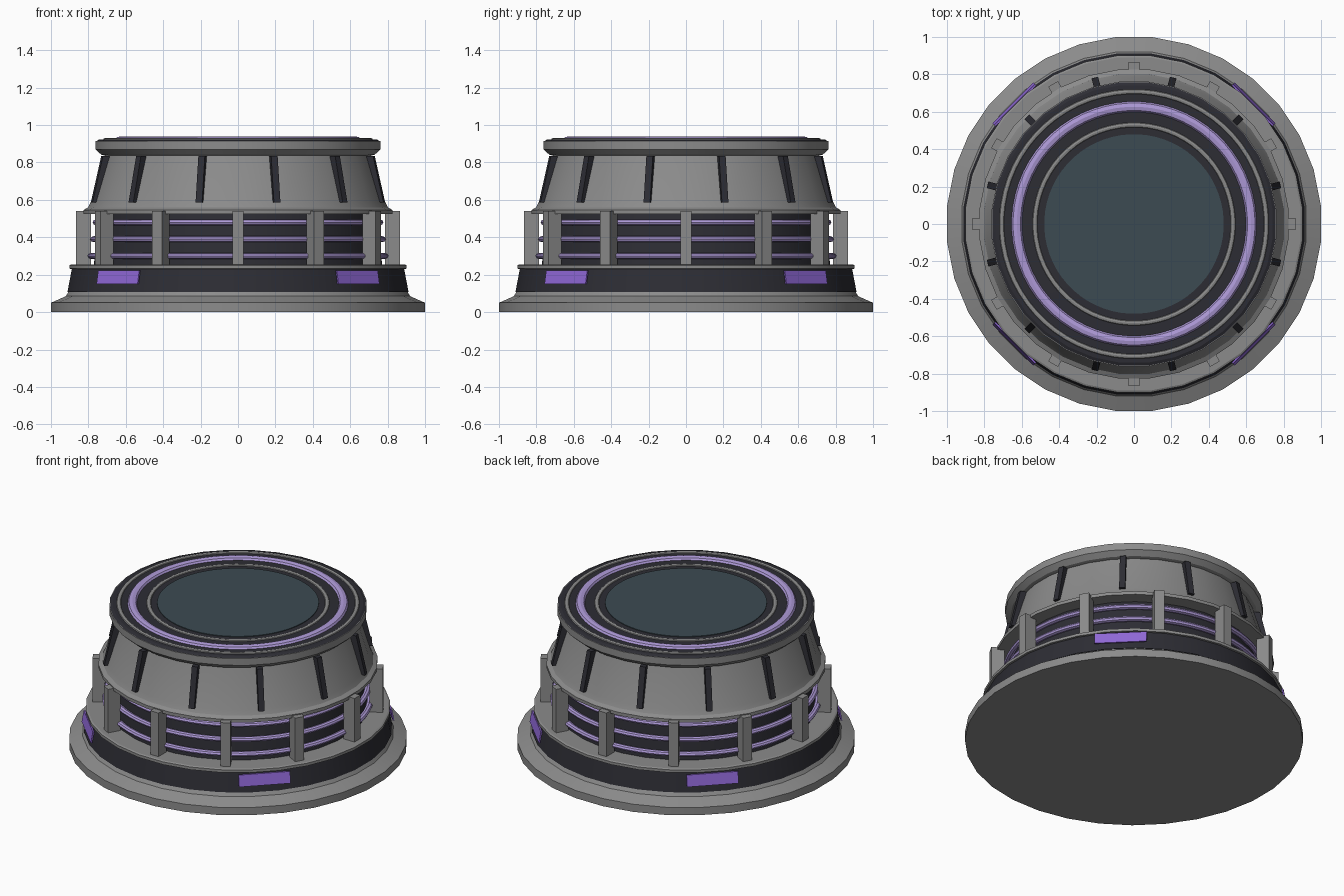
import bpy
import math
from mathutils import Matrix, Vector

cube = bpy.data.objects.get("Cube")
if cube:
    bpy.data.objects.remove(cube, do_unlink=True)

SEGMENTS = 32


def make_material(name, r, g, b):
    mat = bpy.data.materials.new(name)
    mat.use_nodes = True
    mat.diffuse_color = (r, g, b, 1)
    mat.node_tree.nodes["Principled BSDF"].inputs["Base Color"].default_value = (r, g, b, 1)
    return mat


grey = make_material("grey metal", 0.26, 0.26, 0.26)
dark = make_material("dark panel", 0.026, 0.026, 0.034)
lilac = make_material("lilac light", 0.42, 0.32, 0.68)
purple = make_material("purple lamp", 0.28, 0.14, 0.68)
glass = make_material("dark teal glass", 0.045, 0.07, 0.085)


def add_object(name, verts, faces, mat, smooth=True):
    mesh = bpy.data.meshes.new(name)
    mesh.from_pydata(verts, [], faces)
    mesh.materials.append(mat)
    obj = bpy.data.objects.new(name, mesh)
    bpy.context.collection.objects.link(obj)
    bpy.ops.object.select_all(action="DESELECT")
    obj.select_set(True)
    bpy.context.view_layer.objects.active = obj
    if smooth:
        bpy.ops.object.shade_smooth_by_angle(angle=math.radians(20))
    return obj


def lathe(name, profile, mat, closed=False, segments=SEGMENTS):
    """Spin (radius, height) points, listed bottom to top on the outside."""
    n = len(profile)
    verts, faces = [], []
    for s in range(segments):
        a = (s + 0.5) * math.tau / segments
        verts += [(r * math.cos(a), r * math.sin(a), z) for r, z in profile]
    for s in range(segments):
        a, b = s * n, (s + 1) % segments * n
        for i in range(n if closed else n - 1):
            j = (i + 1) % n
            faces.append((a + i, b + i, b + j, a + j))
    if not closed:
        faces.append([s * n for s in reversed(range(segments))])
        faces.append([s * n + n - 1 for s in range(segments)])
    return add_object(name, verts, faces, mat)


def ring(name, radius, z, half_width, half_height, mat, sides=8):
    section = [(radius + half_width * math.cos(k * math.tau / sides),
                z + half_height * math.sin(k * math.tau / sides)) for k in range(sides)]
    return lathe(name, section, mat, closed=True, segments=64)


def radial_block(name, angle, low, high, width, depth, mat):
    """Block whose outer face runs from (radius, z) low to high."""
    turn = Matrix.Rotation(angle, 3, "Z")
    verts = [turn @ Vector((r - d, y, z))
             for r, z in (low, high) for d in (0, depth) for y in (-width / 2, width / 2)]
    faces = [(0, 1, 5, 4), (3, 2, 6, 7), (2, 0, 4, 6), (1, 3, 7, 5), (2, 3, 1, 0), (4, 5, 7, 6)]
    return add_object(name, verts, faces, mat, smooth=False)


# Stepped foot
lathe("base_plate", [(1.004, 0), (1.004, 0.05), (0.925, 0.085), (0.91, 0.11)], grey)
lathe("base_band", [(0.916, 0.108), (0.892, 0.235)], dark)
lathe("base_lip", [(0.885, 0.23), (0.905, 0.232), (0.905, 0.25), (0.895, 0.255)], grey)

# Recessed core with glowing rings
lathe("core", [(0.775, 0.25), (0.74, 0.54)], dark)
for i, (radius, z) in enumerate([(0.785, 0.3), (0.772, 0.39), (0.758, 0.48)]):
    ring(f"core_light_ring_{i + 1}", radius, z, 0.02, 0.016, lilac)

# Upper housing
lathe("upper_housing", [(0.83, 0.525), (0.83, 0.546), (0.805, 0.56), (0.79, 0.59),
                        (0.712, 0.845)], grey)

# Posts around the core and dark fins on the housing
for i in range(12):
    angle = i * math.tau / 12
    radial_block(f"post_{i + 1}", angle, (0.865, 0.25), (0.865, 0.54), 0.06, 0.08, grey)
    radial_block(f"housing_fin_{i + 1}", angle + math.pi / 12,
                 (0.81, 0.585), (0.752, 0.835), 0.036, 0.05, dark)

# Tilted lamps on the foot band
for i in range(4):
    radial_block(f"base_lamp_{i + 1}", math.pi / 4 + i * math.pi / 2,
                 (0.915, 0.15), (0.902, 0.222), 0.31, 0.009, purple)

# Top rim and concentric rings
lathe("top_rim", [(0.71, 0.835), (0.735, 0.842), (0.765, 0.87), (0.765, 0.915)], grey)
lathe("top_panel", [(0.763, 0.914), (0.745, 0.923), (0.7, 0.924)], dark)
ring("outer_trim_ring", 0.708, 0.922, 0.014, 0.009, grey)
ring("top_light_ring", 0.627, 0.924, 0.028, 0.016, lilac)
ring("inner_trim_ring", 0.53, 0.922, 0.014, 0.009, grey)
lathe("glass_disc", [(0.48, 0.92), (0.48, 0.928)], glass, segments=64)
